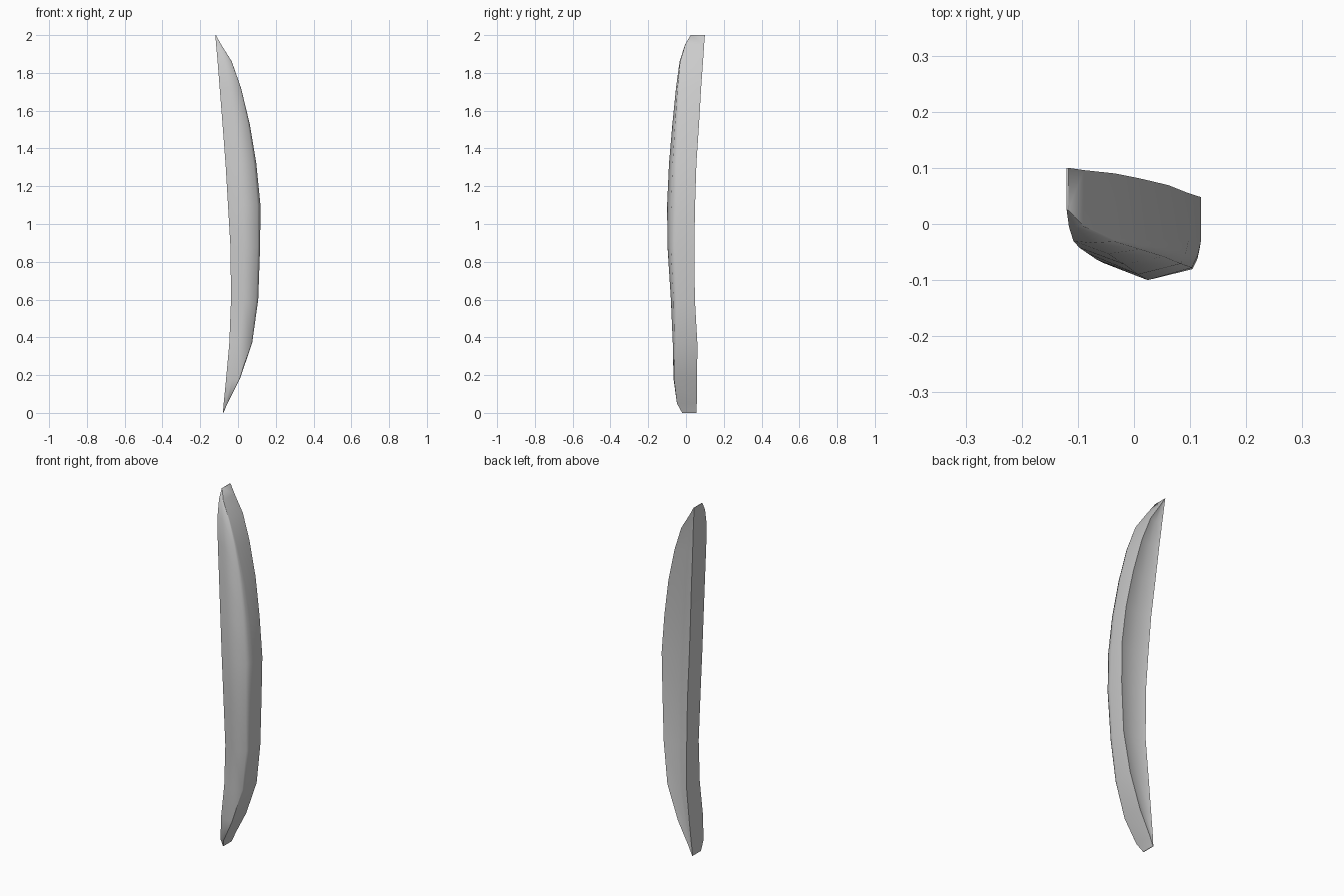
import bpy, bmesh

# Stations along the blade: z, left x, right x, front y, back y
stations = [
    (0.00, -0.080, -0.077, -0.020, 0.055),
    (0.05, -0.076, -0.056, -0.048, 0.057),
    (0.18, -0.063, 0.010, -0.066, 0.059),
    (0.37, -0.046, 0.075, -0.070, 0.060),
    (0.60, -0.037, 0.107, -0.080, 0.047),
    (0.88, -0.040, 0.117, -0.098, 0.044),
    (1.10, -0.053, 0.119, -0.100, 0.048),
    (1.32, -0.066, 0.097, -0.090, 0.055),
    (1.53, -0.082, 0.062, -0.072, 0.069),
    (1.72, -0.097, 0.016, -0.053, 0.080),
    (1.86, -0.108, -0.033, -0.034, 0.090),
    (1.95, -0.116, -0.089, -0.005, 0.096),
    (2.00, -0.120, -0.117, 0.025, 0.100),
]


def section(z, xl, xr, yf, yb):
    # Shallow grooved back, straight sides, ridged front, bevelled right corner
    w = xr - xl
    k = (w / 0.172) ** 2.5
    return [(xl, yb, z),
            (xl + w * 0.45, yb - 0.13 * w, z),
            (xr, yb, z),
            (xr, yf + 0.068 * k, z),
            (xr - 0.005 * k, yf + 0.045 * k, z),
            (xr - 0.016 * k, yf + 0.022 * k, z),
            (xl + w * 0.45, yf, z),
            (xl, yf + 0.030 * k, z)]


# Skin the sections and cap both tips
bm = bmesh.new()
rings = [[bm.verts.new(p) for p in section(*s)] for s in stations]
for a, b in zip(rings, rings[1:]):
    for i in range(len(a)):
        j = (i + 1) % len(a)
        bm.faces.new((a[i], a[j], b[j], b[i]))
bm.faces.new(rings[0])
bm.faces.new(rings[-1])
bmesh.ops.recalc_face_normals(bm, faces=bm.faces)
mesh = bpy.data.meshes.new("curved_blade")
bm.to_mesh(mesh)
bm.free()

blade = bpy.data.objects.new("curved_blade", mesh)
bpy.context.collection.objects.link(blade)
bpy.context.view_layer.objects.active = blade
blade.select_set(True)
bpy.ops.object.shade_smooth_by_angle(angle=1.0)
